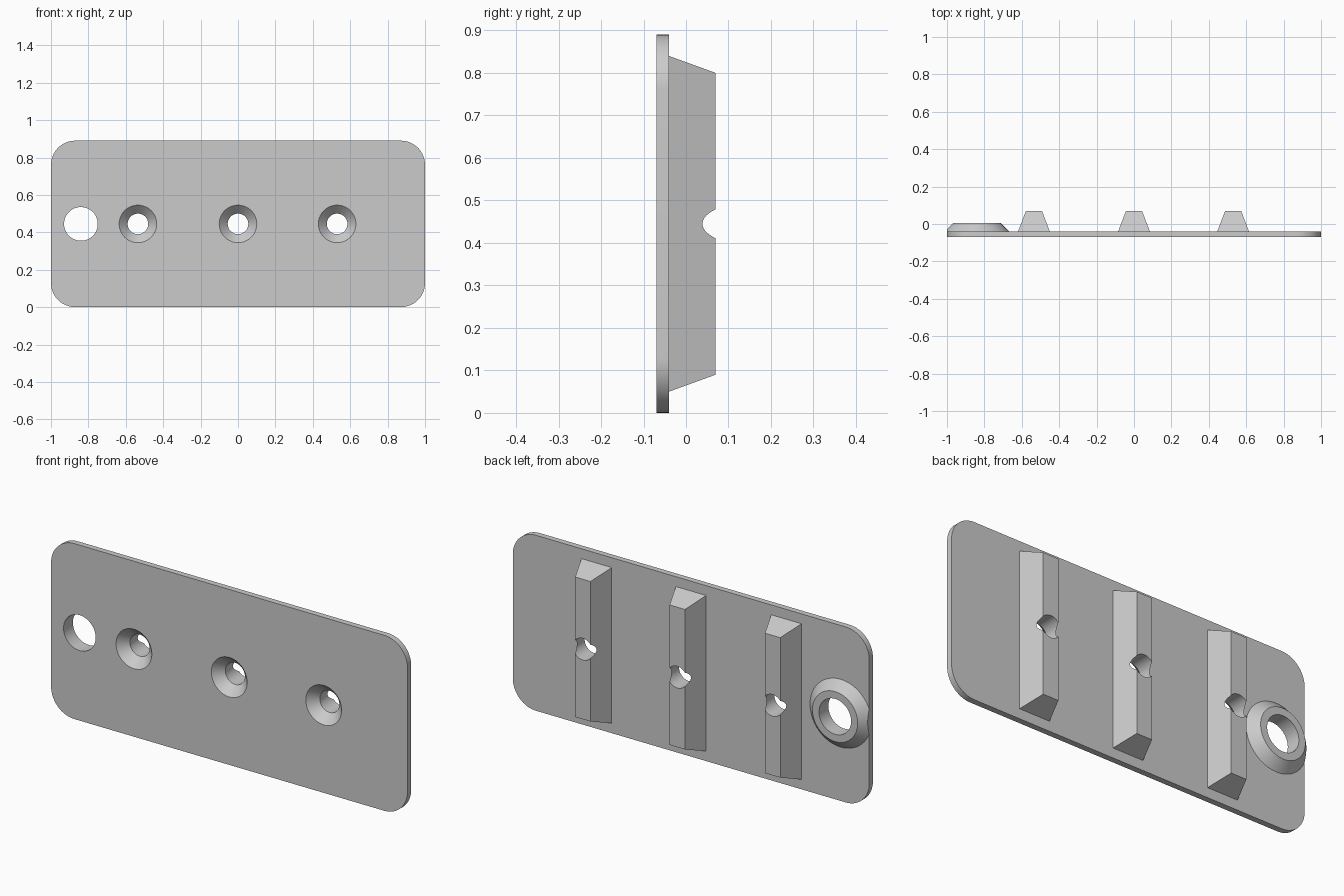
import bpy
import bmesh
from math import cos, sin, pi, radians

cube = bpy.data.objects.get("Cube")
if cube:
    bpy.data.objects.remove(cube, do_unlink=True)

HEIGHT = 0.89
MID = HEIGHT / 2
FRONT, BACK = -0.07, -0.04
RIB_X = (-0.535, 0.0, 0.53)
EYELET_X = -0.84

grey = bpy.data.materials.new("plain grey")
grey.use_nodes = True
colour = (0.6, 0.6, 0.6, 1)
grey.diffuse_color = colour
grey.node_tree.nodes["Principled BSDF"].inputs["Base Color"].default_value = colour


def circle(x, r, y, n=64):
    return [(x + r * cos(2 * pi * i / n), y, MID + r * sin(2 * pi * i / n)) for i in range(n)]


def rectangle(x, half_w, half_h, y):
    return [(x + sx * half_w, y, MID + sz * half_h)
            for sx, sz in ((1, 1), (-1, 1), (-1, -1), (1, -1))]


def rounded(half_w, half_h, r, y, n=16):
    points = []
    for k, (sx, sz) in enumerate(((1, 1), (-1, 1), (-1, -1), (1, -1))):
        for i in range(n + 1):
            a = (k + i / n) * pi / 2
            points.append((sx * (half_w - r) + r * cos(a), y,
                           MID + sz * (half_h - r) + r * sin(a)))
    return points


def loft(name, rings, clip_x=None):
    """Closed solid through matching rings, optionally trimmed at a plane of x."""
    bm = bmesh.new()
    loops = [[bm.verts.new(p) for p in ring] for ring in rings]
    for a, b in zip(loops, loops[1:]):
        for i in range(len(a)):
            j = (i + 1) % len(a)
            bm.faces.new((a[i], a[j], b[j], b[i]))
    bm.faces.new(loops[0])
    bm.faces.new(loops[-1])
    if clip_x is not None:
        geom = bm.verts[:] + bm.edges[:] + bm.faces[:]
        cut = bmesh.ops.bisect_plane(bm, geom=geom, plane_co=(clip_x, 0, 0),
                                     plane_no=(-1, 0, 0), clear_outer=True)
        edges = [e for e in cut["geom_cut"] if isinstance(e, bmesh.types.BMEdge)]
        bmesh.ops.contextual_create(bm, geom=edges)
    bmesh.ops.recalc_face_normals(bm, faces=bm.faces)
    mesh = bpy.data.meshes.new(name)
    bm.to_mesh(mesh)
    bm.free()
    mesh.materials.append(grey)
    obj = bpy.data.objects.new(name, mesh)
    bpy.context.collection.objects.link(obj)
    return obj


def combine(target, tool, operation):
    bpy.context.view_layer.objects.active = target
    mod = target.modifiers.new(operation, "BOOLEAN")
    mod.operation = operation
    mod.solver = "EXACT"
    mod.object = tool
    bpy.ops.object.modifier_apply(modifier=mod.name)
    bpy.data.objects.remove(tool, do_unlink=True)


# Flat plate with rounded corners
plate = loft("mounting_plate", [rounded(1, MID, 0.13, y) for y in (FRONT, BACK)])

# Tapered ribs on the back
for x in RIB_X:
    rib = loft("rib", [rectangle(x, 0.085, 0.395, BACK), rectangle(x, 0.043, 0.355, -FRONT)])
    combine(plate, rib, "UNION")

# Bevelled collar, trimmed flush with the plate's end
collar = loft("collar", [circle(EYELET_X, 0.172, BACK), circle(EYELET_X, 0.127, 0.005)], -1)
combine(plate, collar, "UNION")

# Countersunk screw holes through the ribs
for x in RIB_X:
    rings = [(0.11, FRONT - 0.01), (0.055, FRONT + 0.047), (0.055, 0.1)]
    combine(plate, loft("screw_cutter", [circle(x, r, y) for r, y in rings]), "DIFFERENCE")

# Straight hole through the collar
hole = loft("eyelet_cutter", [circle(EYELET_X, 0.09, y) for y in (-0.1, 0.1)])
combine(plate, hole, "DIFFERENCE")

bpy.ops.object.select_all(action="DESELECT")
plate.select_set(True)
bpy.context.view_layer.objects.active = plate
bpy.ops.object.shade_smooth_by_angle(angle=radians(25))
